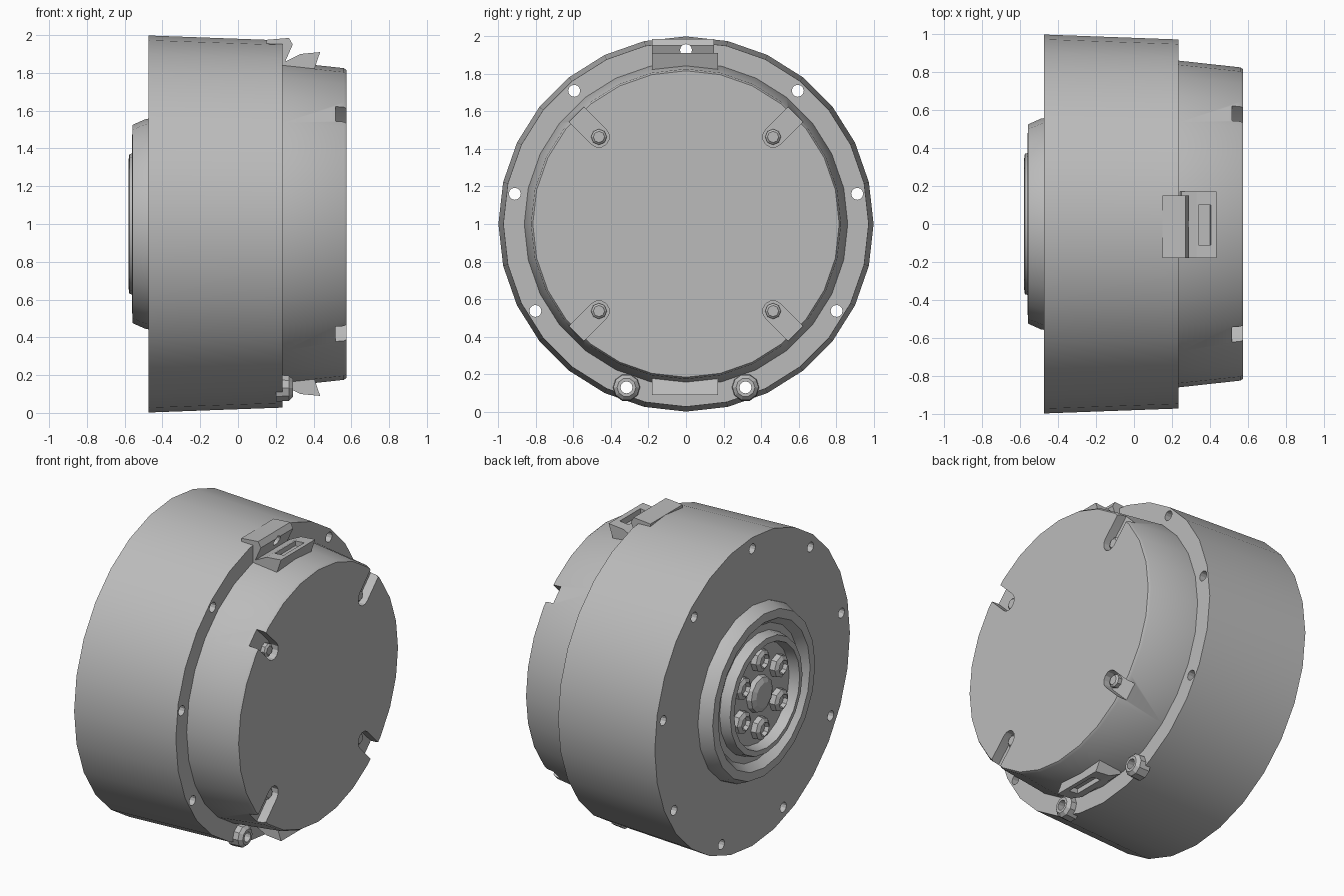
import bpy, bmesh, math
from math import sin, cos, radians

cube = bpy.data.objects.get("Cube")
if cube:
    bpy.data.objects.remove(cube, do_unlink=True)

grey = bpy.data.materials.new("plain grey")
grey.use_nodes = True
grey.diffuse_color = (0.5, 0.5, 0.5, 1)
bsdf = grey.node_tree.nodes["Principled BSDF"]
bsdf.inputs["Base Color"].default_value = (0.5, 0.5, 0.5, 1)
bsdf.inputs["Roughness"].default_value = 0.6


def finish(bm, name):
    bmesh.ops.recalc_face_normals(bm, faces=bm.faces)
    mesh = bpy.data.meshes.new(name)
    bm.to_mesh(mesh)
    bm.free()
    mesh.materials.append(grey)
    obj = bpy.data.objects.new(name, mesh)
    bpy.context.collection.objects.link(obj)
    return obj


def add_turned(bm, profile, sides, y=0, z=1):
    """Turn an (x, radius) profile around a line along x, closing both ends."""
    rings = []
    for x, r in profile:
        rings.append([bm.verts.new((x, y + r * cos(math.tau * i / sides),
                                    z + r * sin(math.tau * i / sides)))
                      for i in range(sides)])
    for a, b in zip(rings, rings[1:]):
        for i in range(sides):
            j = (i + 1) % sides
            bm.faces.new((a[i], a[j], b[j], b[i]))
    bm.faces.new(rings[0])
    bm.faces.new(rings[-1])


def turned(name, profile, sides, places=((0, 1),)):
    bm = bmesh.new()
    for y, z in places:
        add_turned(bm, profile, sides, y, z)
    return finish(bm, name)


def add_prism(bm, points, lo, hi):
    """Sweep an (x, z) outline between two y positions."""
    a = [bm.verts.new((x, lo, z)) for x, z in points]
    b = [bm.verts.new((x, hi, z)) for x, z in points]
    n = len(points)
    bm.faces.new(a)
    bm.faces.new(b)
    for i in range(n):
        bm.faces.new((a[i], a[(i + 1) % n], b[(i + 1) % n], b[i]))


def prism(name, points, lo, hi):
    bm = bmesh.new()
    add_prism(bm, points, lo, hi)
    return finish(bm, name)


def cut(obj, cutter):
    mod = obj.modifiers.new("cut", 'BOOLEAN')
    mod.operation = 'DIFFERENCE'
    mod.solver = 'EXACT'
    mod.object = cutter
    cutter.hide_render = True
    cutter.hide_set(True)
    bpy.context.view_layer.objects.active = obj
    bpy.ops.object.modifier_apply(modifier=mod.name)


def smooth(obj, angle=28):
    bpy.ops.object.select_all(action='DESELECT')
    obj.select_set(True)
    bpy.context.view_layer.objects.active = obj
    bpy.ops.object.shade_smooth_by_angle(angle=radians(angle))


def around(radius, count, start):
    return [(radius * cos(radians(start) + math.tau * i / count),
             1 + radius * sin(radians(start) + math.tau * i / count))
            for i in range(count)]


# Main drum with a ring of nine through holes
hole_places = around(0.925, 9, 90)
housing = turned("housing", [(-0.475, 0.998), (0.235, 0.972)], 28)
bosses = turned("lower_hole_bosses", [(0.2, 0.075), (0.27, 0.07), (0.29, 0.05)], 10,
                [hole_places[4], hole_places[5]])
top_lug = prism("top_lug", [(0.15, 1.8), (0.15, 1.975), (0.27, 1.985),
                            (0.29, 1.95), (0.25, 1.86), (0.25, 1.8)], -0.18, 0.15)
holes = turned("hole_cutter", [(-0.7, 0.032), (0.7, 0.032)], 12, hole_places)
for part in (housing, bosses, top_lug):
    cut(part, holes)
smooth(housing)

# End cap with four radial screw slots
cap = turned("end_cap", [(0.2, 0.865), (0.24, 0.86), (0.56, 0.825), (0.575, 0.815)], 28)
screw_places = around(0.655, 4, 45)
bm = bmesh.new()
for k in range(4):
    a = radians(45 + 90 * k)
    outline = [(1.0, 0.055), (1.0, -0.055)]
    outline += [(0.655 - 0.055 * cos(radians(t)), -0.055 * sin(radians(t)))
                for t in range(90, -91, -30)]
    ends = []
    for x in (0.515, 0.7):
        ends.append([bm.verts.new((x, u * cos(a) - v * sin(a),
                                   1 + u * sin(a) + v * cos(a))) for u, v in outline])
        bm.faces.new(ends[-1])
    for i in range(len(outline)):
        j = (i + 1) % len(outline)
        bm.faces.new((ends[0][i], ends[0][j], ends[1][j], ends[1][i]))
slots = finish(bm, "slot_cutter")
cut(cap, slots)
smooth(cap)
turned("cap_screws", [(0.5, 0.042), (0.54, 0.042), (0.55, 0.03)], 8, screw_places)

# Connector blocks above and below the cap, each with a recessed face
block = [(0.22, 0.78), (0.25, 0.86), (0.33, 0.90), (0.435, 0.91), (0.39, 0.78)]
pocket = [(0.34, 0.87), (0.34, 0.95), (0.41, 0.95), (0.40, 0.87)]
for name, side in (("top_connector", 1), ("bottom_connector", -1)):
    body = prism(name, [(x, 1 + side * h) for x, h in block], -0.18, 0.17)
    hollow = prism(name + "_cutter", [(x, 1 + side * h) for x, h in pocket], -0.11, 0.1)
    cut(body, hollow)

# Output hub: bevelled collar, groove, raised ring and sunken centre
hub = turned("output_hub", [(-0.46, 0.56), (-0.49, 0.555), (-0.558, 0.525), (-0.56, 0.47),
                            (-0.51, 0.43), (-0.51, 0.385), (-0.575, 0.37),
                            (-0.58, 0.335), (-0.515, 0.32)], 20)
smooth(hub)
turned("hub_bolts", [(-0.5, 0.075), (-0.55, 0.07), (-0.565, 0.045), (-0.54, 0.035)], 8,
       around(0.22, 6, 30))
turned("hub_centre", [(-0.5, 0.12), (-0.545, 0.11), (-0.56, 0.08)], 12)

# Cutters are no longer needed once the cuts are applied
for obj in list(bpy.data.objects):
    if obj.name.endswith("_cutter"):
        bpy.data.objects.remove(obj, do_unlink=True)
